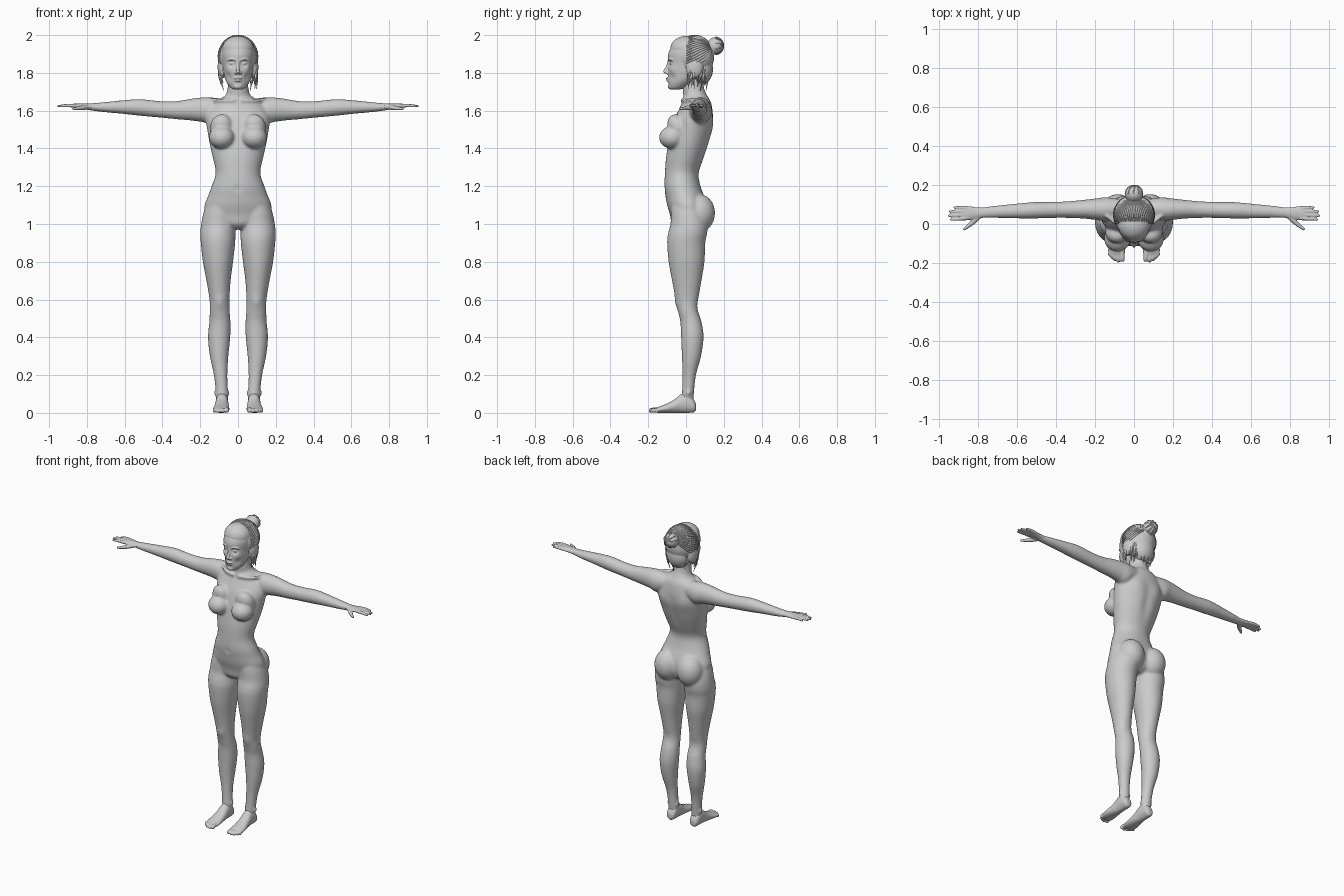
import bpy, bmesh, math, random
from mathutils import Vector, Matrix

random.seed(4)
SIDES = (1, -1)


def spline(stations, steps):
    """Smooth in-between stations (Catmull-Rom)."""
    P = [stations[0]] + list(stations) + [stations[-1]]
    out = []
    for i in range(1, len(P) - 2):
        for k in range(steps):
            t = k / steps
            out.append([0.5 * (2 * b + (c - a) * t + (2 * a - 5 * b + 4 * c - d) * t * t
                               + (3 * b - a - 3 * c + d) * t ** 3)
                        for a, b, c, d in zip(P[i - 1], P[i], P[i + 1], P[i + 2])])
    return out + [list(stations[-1])]


def loft(bm, axis, stations, s=1, steps=5, seg=40):
    """Station: position on axis, centre, half width, low and high edge."""
    rings = []
    for t, c, w, lo, hi in spline(stations, steps):
        ring = []
        for k in range(seg):
            a = 2 * math.pi * k / seg
            u, v = c + w * math.cos(a), (lo + hi) / 2 + (hi - lo) / 2 * math.sin(a)
            p = {'z': (u, v, t), 'x': (t, u, v), 'y': (u, t, v)}[axis]
            ring.append(bm.verts.new((s * p[0], p[1], p[2])))
        rings.append(ring)
    for A, B in zip(rings, rings[1:]):
        for k in range(seg):
            bm.faces.new((A[k], A[k - 1], B[k - 1], B[k]))
    bm.faces.new(rings[0])
    bm.faces.new(rings[-1])


def ball(bm, c, r, s=1, tilt=0):
    m = Matrix.Translation((s * c[0], c[1], c[2])) @ Matrix.Rotation(tilt, 4, 'X') @ Matrix.Diagonal((*r, 1))
    bmesh.ops.create_uvsphere(bm, u_segments=28, v_segments=18, radius=1, matrix=m)


def stroke(bm, pts, s=1, steps=7):
    """Chain of small balls (x, y, z, radius), fused later by the remesh."""
    for x, y, z, r in spline(pts, steps):
        bmesh.ops.create_icosphere(bm, subdivisions=2, radius=r, matrix=Matrix.Translation((s * x, y, z)))


def sculpt(bm, c, r, push, s=1):
    """Soft push around a point."""
    c, push = Vector((s * c[0], c[1], c[2])), Vector((s * push[0], push[1], push[2]))
    for v in bm.verts:
        v.co += push * math.exp(-((v.co - c).length / r) ** 2)


def finish(name, bm, voxel, smooth):
    bmesh.ops.recalc_face_normals(bm, faces=bm.faces)
    me = bpy.data.meshes.new(name)
    bm.to_mesh(me)
    bm.free()
    ob = bpy.data.objects.new(name, me)
    bpy.context.collection.objects.link(ob)
    rm = ob.modifiers.new("fuse", 'REMESH')
    rm.mode, rm.voxel_size, rm.use_smooth_shade = 'VOXEL', voxel, True
    sm = ob.modifiers.new("soften", 'SMOOTH')
    sm.factor, sm.iterations = 0.5, smooth
    return ob


# torso and neck
bm = bmesh.new()
loft(bm, 'z', [(.972, 0, .05, -.045, .06), (1.0, 0, .125, -.075, .1), (1.05, 0, .172, -.085, .115),
               (1.1, 0, .177, -.1, .112), (1.15, 0, .158, -.109, .098), (1.2, 0, .14, -.116, .078),
               (1.27, 0, .118, -.114, .067), (1.35, 0, .133, -.108, .097), (1.42, 0, .149, -.095, .122),
               (1.5, 0, .163, -.078, .141), (1.56, 0, .17, -.06, .143), (1.61, 0, .152, -.036, .139),
               (1.65, 0, .115, -.018, .13), (1.68, 0, .068, -.014, .112), (1.72, 0, .055, -.018, .096),
               (1.78, 0, .052, -.01, .09)], seg=56)
for i in range(12):
    sculpt(bm, (0, .12, 1.17 + .033 * i), .03, (0, -.006, 0))
for i in range(6):
    sculpt(bm, (0, -.115, 1.2 + .035 * i), .02, (0, .003, 0))
sculpt(bm, (0, -.115, 1.185), .012, (0, .008, 0))
for s in SIDES:
    # shoulder blades, bust and seat
    sculpt(bm, (.08, .13, 1.53), .05, (0, .008, 0), s)
    ball(bm, (.086, -.074, 1.458), (.068, .069, .06), s)
    ball(bm, (.086, -.042, 1.51), (.062, .052, .075), s, .45)
    ball(bm, (.083, .07, 1.058), (.084, .084, .1), s)
    # legs
    leg = bmesh.new()
    loft(leg, 'z', [(1.12, .09, .07, -.075, .08), (1.06, .098, .085, -.08, .1), (1.0, .105, .09, -.082, .113),
                    (.95, .107, .093, -.095, .112), (.9, .106, .091, -.1, .102), (.8, .106, .08, -.092, .098),
                    (.7, .103, .064, -.074, .082), (.6, .098, .053, -.055, .066), (.54, .097, .053, -.043, .065),
                    (.48, .096, .056, -.03, .083), (.4, .1, .059, -.026, .093), (.3, .1, .049, -.022, .08),
                    (.2, .092, .036, -.019, .053), (.1, .085, .032, -.022, .042), (.035, .085, .03, -.03, .04)], s)
    sculpt(leg, (.097, -.055, .585), .03, (0, -.007, 0), s)
    sculpt(leg, (.097, .065, .57), .03, (0, -.004, 0), s)
    tmp = bpy.data.meshes.new("leg_part")
    leg.to_mesh(tmp)
    leg.free()
    bm.from_mesh(tmp)
    bpy.data.meshes.remove(tmp)
    for x in (.056, .116):
        ball(bm, (x, .012, .105), (.012, .014, .016), s)
    # arms
    loft(bm, 'x', [(.06, .08, .045, 1.57, 1.66), (.14, .077, .06, 1.53, 1.67), (.19, .076, .056, 1.54, 1.67),
                   (.25, .076, .049, 1.548, 1.663), (.33, .074, .043, 1.555, 1.65), (.42, .072, .041, 1.564, 1.651),
                   (.52, .07, .042, 1.573, 1.661), (.62, .066, .037, 1.584, 1.654), (.72, .062, .031, 1.593, 1.644),
                   (.79, .057, .027, 1.603, 1.638), (.82, .056, .027, 1.608, 1.637)], s)
    # collar bones
    stroke(bm, [(.02, -.022, 1.655, .009), (.08, -.005, 1.655, .01), (.14, .04, 1.66, .01)], s)
finish("body", bm, .007, 9)

# hands
bm = bmesh.new()
for s in SIDES:
    loft(bm, 'x', [(.775, .058, .027, 1.603, 1.638), (.81, .056, .03, 1.607, 1.638), (.84, .056, .035, 1.611, 1.638),
                   (.87, .056, .036, 1.615, 1.637), (.88, .056, .03, 1.618, 1.635)], s)
    for y, tip_y, tip_x in ((.029, .023, .94), (.047, .043, .951), (.065, .064, .945), (.082, .085, .922)):
        stroke(bm, [(.86, y, 1.626, .0105), ((.86 + tip_x) / 2, (y + tip_y) / 2, 1.627, .0095),
                    (tip_x, tip_y, 1.624, .0068)], s, 10)
    stroke(bm, [(.795, .042, 1.62, .014), (.825, .012, 1.615, .0135), (.848, -.008, 1.612, .0105),
                (.872, -.026, 1.61, .0075)], s)
finish("hands", bm, .004, 3)

# feet
bm = bmesh.new()
for s in SIDES:
    loft(bm, 'y', [(.053, .085, .015, .015, .045), (.042, .085, .028, .003, .07), (.01, .085, .033, 0, .105),
                   (-.025, .085, .034, 0, .1), (-.06, .086, .037, 0, .072), (-.1, .088, .042, 0, .05),
                   (-.14, .089, .044, 0, .034), (-.165, .089, .038, .002, .024)], s)
    for x, y, r in ((.06, -.187, .0135), (.081, -.192, .0105), (.098, -.185, .01), (.112, -.174, .0095), (.125, -.16, .009)):
        stroke(bm, [(x * .9 + .009, -.135, .018, r), (x, y * .6 - .06, .017, r * .9), (x, y + r * .4, r, r)], s)
finish("feet", bm, .004, 3)

# head
bm = bmesh.new()
loft(bm, 'z', [(1.711, 0, .018, -.082, -.04), (1.722, 0, .04, -.09, .0), (1.755, 0, .063, -.094, .05),
               (1.8, 0, .076, -.096, .1), (1.85, 0, .083, -.096, .125), (1.9, 0, .089, -.094, .13),
               (1.945, 0, .082, -.073, .118), (1.975, 0, .058, -.04, .09), (1.99, 0, .025, -.005, .06)], steps=8, seg=72)
for s in SIDES:
    sculpt(bm, (.032, -.09, 1.852), .018, (0, .016, 0), s)
    sculpt(bm, (.052, -.075, 1.818), .022, (.003, -.005, 0), s)
    sculpt(bm, (.05, -.075, 1.775), .02, (-.003, .005, 0), s)
    ball(bm, (.032, -.074, 1.851), (.015, .012, .0105), s)
    stroke(bm, [(.014, -.09, 1.868, .006), (.034, -.085, 1.874, .007), (.054, -.072, 1.868, .006)], s)
    ball(bm, (.011, -.1, 1.8, ), (.009, .01, .008), s)
    ball(bm, (.083, .025, 1.812), (.013, .02, .032), s, -.2)
stroke(bm, [(0, -.091, 1.86, .008), (0, -.098, 1.835, .008), (0, -.111, 1.807, .0105)])
ball(bm, (0, -.094, 1.77), (.022, .0125, .006))
ball(bm, (0, -.092, 1.759), (.02, .0125, .006))
ball(bm, (0, -.083, 1.728), (.022, .014, .014))
finish("head", bm, .0035, 3)

# hair cap, nape and bun
bm = bmesh.new()
cap_c, cap_r, bun = Vector((0, .042, 1.885)), Vector((.103, .107, .112)), Vector((0, .155, 1.943))
ball(bm, cap_c, cap_r)
ball(bm, (0, .002, 1.925), (.084, .086, .071))
ball(bm, (0, .077, 1.82), (.078, .066, .086))
for s in SIDES:
    ball(bm, (.083, .045, 1.83), (.025, .045, .06), s)
ball(bm, bun, (.047, .044, .046))
finish("hair", bm, .004, 4)

# combed strands towards the bun, and loose locks
cu = bpy.data.curves.new("hair_strands", 'CURVE')
cu.dimensions, cu.bevel_depth, cu.bevel_resolution = '3D', 1, 1


def strand(pts):
    sp = cu.splines.new('POLY')
    sp.points.add(len(pts) - 1)
    for q, (p, r) in zip(sp.points, pts):
        q.co, q.radius = (*p, 1), r


end = Vector((0, .9, .45)).normalized()
for i in range(34):
    a = math.radians(-35 + 250 * i / 33)
    start = Vector((math.cos(a), -.42, math.sin(a))).normalized()
    pts = []
    for k in range(13):
        t = k / 12
        d = start.slerp(end, t * .9)
        p = cap_c + Vector([d[j] * cap_r[j] for j in range(3)])
        pts.append((p, .0015 + .0045 * math.sin(math.pi * min(1, t * .9 + .08))))
    strand(pts)
for i in range(36):
    a = math.radians(random.uniform(-25, 205))
    x, y = .1 * math.cos(a), .045 + .075 * math.sin(a)
    top, drop = random.uniform(1.79, 1.84), random.uniform(.05, .09)
    jx, jy = random.uniform(-.012, .012), random.uniform(-.015, .01)
    strand([(Vector((x * (1 - .12 * t * t) + jx * t, y * (1 - .1 * t) + jy * t, top - drop * t)), .006 * (1 - t) + .0012)
            for t in (0, .25, .5, .75, 1)])
# twist of the bun
for i in range(5):
    tilt = Matrix.Rotation(i * .63, 3, 'Y')
    strand([(bun + tilt @ Vector((.045 * math.cos(b), .043 * math.sin(b), .012)), .003)
            for b in [math.pi * k / 12 for k in range(13)]])
bpy.context.collection.objects.link(bpy.data.objects.new("hair_strands", cu))
